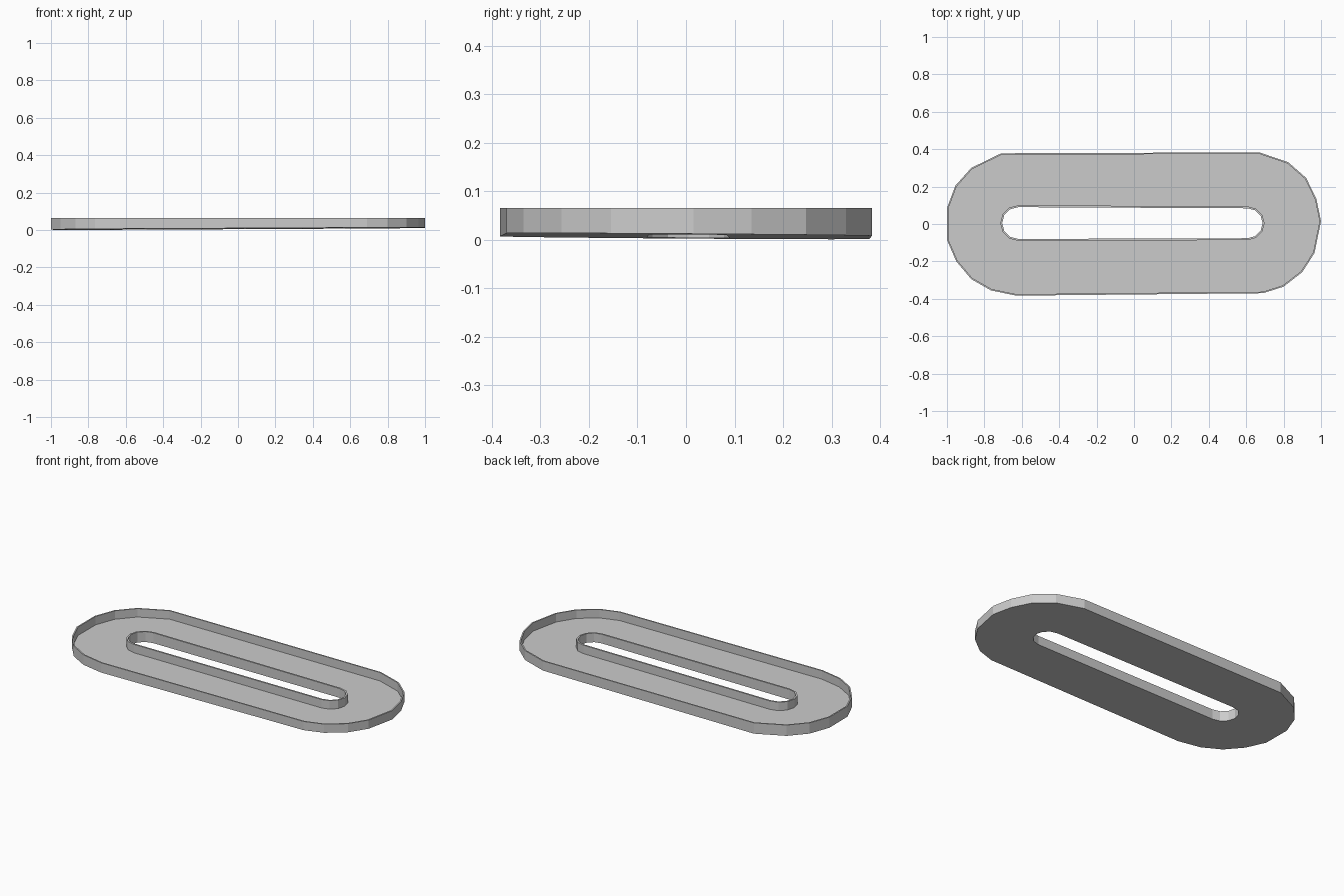
import bpy, bmesh
from math import cos, sin, pi
from mathutils import Vector

if "Cube" in bpy.data.objects:
    bpy.data.objects.remove(bpy.data.objects["Cube"])

TOP, FLOOR, BASE = 0.065, 0.015, 0.008

# Hand-cut outer outline, counter-clockwise from upper right
outer = [(0.67, 0.383), (-0.71, 0.378), (-0.87, 0.30), (-0.955, 0.205), (-1, 0.085),
         (-1, -0.085), (-0.95, -0.20), (-0.87, -0.295), (-0.765, -0.355), (-0.63, -0.383),
         (0.69, -0.37), (0.80, -0.335), (0.90, -0.257), (0.965, -0.155), (1.0, 0.015),
         (0.975, 0.135), (0.92, 0.247), (0.825, 0.33)]


def arc(cx, cy, r, start, n=6):
    return [(cx + r * cos(start + pi * i / n), cy + r * sin(start + pi * i / n))
            for i in range(n + 1)]


slot = arc(-0.62, 0.005, 0.095, pi / 2) + arc(0.608, 0.004, 0.09, -pi / 2)


def inset(pts, d):
    out = []
    for i, p in enumerate(pts):
        p = Vector(p)
        a = (p - Vector(pts[i - 1])).normalized()
        b = (Vector(pts[(i + 1) % len(pts)]) - p).normalized()
        n = Vector((-a.y - b.y, a.x + b.x)).normalized()
        out.append(tuple(p + n * d))
    return out


bm = bmesh.new()


def ring(pts, z):
    return [bm.verts.new((x, y, z)) for x, y in pts]


def strip(a, b):
    for i in range(len(a)):
        bm.faces.new((a[i - 1], a[i], b[i], b[i - 1]))


def plate(a, b):
    edges = []
    for loop in (a, b):
        for i in range(len(loop)):
            edges.append(bm.edges.get((loop[i - 1], loop[i])))
    bmesh.ops.triangle_fill(bm, use_beauty=True, use_dissolve=False,
                            edges=edges, normal=(0, 0, 1))


# Outer wall with thin rim
o_in = inset(outer, 0.008)
ob, ot, it, ifl = ring(outer, BASE), ring(outer, TOP), ring(o_in, TOP), ring(o_in, FLOOR)
strip(ob, ot)
strip(ot, it)
strip(it, ifl)

# Slot wall with thin rim
s_in = inset(slot, 0.01)
sf, st, ht, hb = ring(slot, FLOOR), ring(slot, TOP), ring(s_in, TOP), ring(s_in, BASE)
strip(sf, st)
strip(st, ht)
strip(ht, hb)

# Floor and underside
plate(ifl, sf)
plate(ob, hb)

# Slightly uneven underside
for v in ob + hb:
    v.co.z = max(0.0, 0.0075 + 0.005 * v.co.x - 0.007 * v.co.y)

bmesh.ops.recalc_face_normals(bm, faces=bm.faces[:])
mesh = bpy.data.meshes.new("slotted_tray")
bm.to_mesh(mesh)
bm.free()
tray = bpy.data.objects.new("slotted_tray", mesh)
bpy.context.collection.objects.link(tray)
